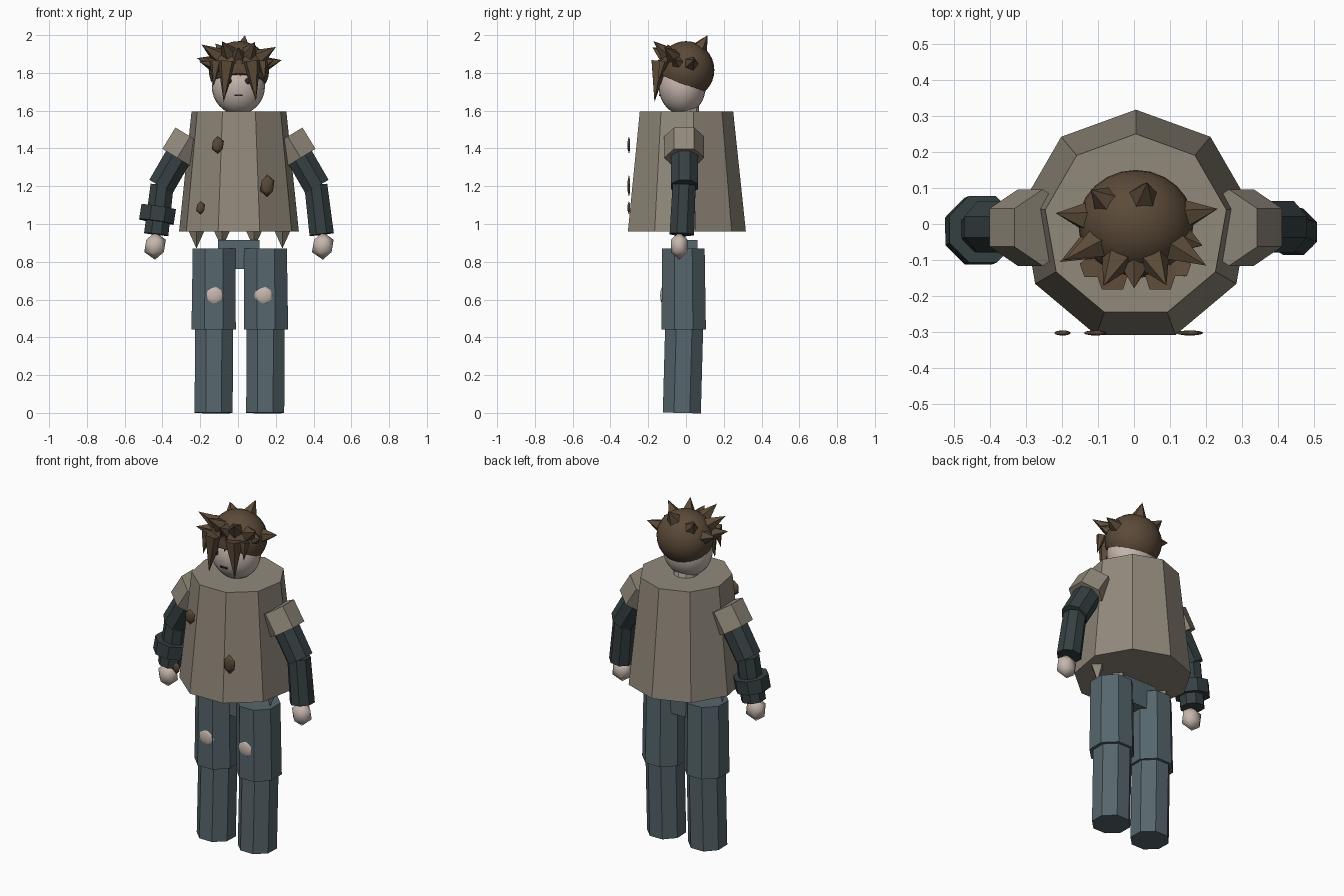
import bpy, bmesh, math
from mathutils import Vector, Matrix

if "Cube" in bpy.data.objects:
    bpy.data.objects.remove(bpy.data.objects["Cube"])


def material(name, rgb):
    m = bpy.data.materials.new(name)
    m.diffuse_color = (*rgb, 1)
    m.use_nodes = True
    m.node_tree.nodes["Principled BSDF"].inputs["Base Color"].default_value = m.diffuse_color
    return m


CLOTH = material("tan cloth", (0.285, 0.248, 0.198))
ARM = material("dark sleeve", (0.036, 0.051, 0.054))
DENIM = material("worn denim", (0.093, 0.133, 0.151))
SKIN = material("pale skin", (0.56, 0.47, 0.42))
HAIR = material("brown hair", (0.105, 0.069, 0.040))
PATCH = material("brown patch", (0.10, 0.063, 0.038))
DARK = material("dark features", (0.03, 0.022, 0.02))


def finish(bm, name, mat, smooth=False):
    bmesh.ops.recalc_face_normals(bm, faces=bm.faces)
    me = bpy.data.meshes.new(name)
    bm.to_mesh(me)
    bm.free()
    for p in me.polygons:
        p.use_smooth = smooth
    me.materials.append(mat)
    ob = bpy.data.objects.new(name, me)
    bpy.context.collection.objects.link(ob)
    return ob


def prism(name, mat, p0, p1, r0, r1, n=8, phase=0.0):
    """Closed n-sided tapered prism from p0 to p1; a cone when r1 is 0."""
    p0, p1 = Vector(p0), Vector(p1)
    d = (p1 - p0).normalized()
    ref = Vector((0, 1, 0)) if abs(d.y) < 0.9 else Vector((1, 0, 0))
    u = (ref - d * ref.dot(d)).normalized()
    v = d.cross(u)
    bm = bmesh.new()

    def ring(c, r):
        return [bm.verts.new(c + (u * math.cos(a) + v * math.sin(a)) * r)
                for a in (phase + math.tau * i / n for i in range(n))]
    low = ring(p0, r0)
    bm.faces.new(low[::-1])
    if r1 > 0:
        top = ring(p1, r1)
        bm.faces.new(top)
        for i in range(n):
            j = (i + 1) % n
            bm.faces.new((low[i], low[j], top[j], top[i]))
    else:
        tip = bm.verts.new(p1)
        for i in range(n):
            bm.faces.new((low[i], low[(i + 1) % n], tip))
    return finish(bm, name, mat)


def blob(name, mat, c, s, sub=1):
    bm = bmesh.new()
    bmesh.ops.create_icosphere(bm, subdivisions=sub, radius=1,
                               matrix=Matrix.LocRotScale(Vector(c), None, Vector(s)))
    return finish(bm, name, mat, True)


def ball(c, s):
    bm = bmesh.new()
    bmesh.ops.create_uvsphere(bm, u_segments=24, v_segments=16, radius=1,
                              matrix=Matrix.LocRotScale(Vector(c), None, Vector(s)))
    return bm


def box(name, mat, c, s):
    bm = bmesh.new()
    bmesh.ops.create_cube(bm, size=1,
                          matrix=Matrix.LocRotScale(Vector(c), None, Vector(s)))
    return finish(bm, name, mat)


# Flared nine-sided tunic with torn points under the hem
prism("tunic", CLOTH, (0.005, -0.005, 0.96), (0.005, -0.005, 1.595), 0.322, 0.255, 9)
for i, x in enumerate((-0.22, -0.085, 0.085, 0.235)):
    prism(f"hem_tear_{i}", CLOTH, (x, -0.03, 0.97), (x, -0.03, 0.87), 0.045, 0, 4)

# Stitched patches on the tunic front
for i, (x, z, rx, rz) in enumerate(((-0.107, 1.418, 0.036, 0.047),
                                    (0.155, 1.202, 0.042, 0.06),
                                    (-0.198, 1.086, 0.026, 0.036))):
    blob(f"tunic_patch_{i}", PATCH, (x, -0.302, z), (rx, 0.008, rz))

# Arms: short sleeve, upper arm, forearm, hand
for side, s in (("left", -1), ("right", 1)):
    def at(x, y, z):
        return (0.005 + s * x, y, z)
    half = math.pi / 8
    prism(f"sleeve_{side}", CLOTH, at(0.258, -0.01, 1.463), at(0.327, -0.01, 1.35),
          0.106, 0.106, 6)
    prism(f"upper_arm_{side}", ARM, at(0.27, -0.008, 1.445), at(0.413, -0.008, 1.198),
          0.077, 0.077, 8, half)
    prism(f"forearm_{side}", ARM, at(0.407, -0.01, 1.205), at(0.438, -0.022, 0.945),
          0.066, 0.07, 8, half)
    blob(f"hand_{side}", SKIN, at(0.444, -0.036, 0.884), (0.064, 0.052, 0.073))
prism("wristband", ARM, (-0.42, -0.015, 1.09), (-0.432, -0.02, 1.012), 0.1, 0.1, 8, math.pi / 8)

# Legs, knee holes and hips
for side, x in (("left", -0.127), ("right", 0.146)):
    ph = math.pi / 8
    sx = 1 if side == "right" else -1
    prism(f"thigh_{side}", DENIM, (x, -0.014, 0.87), (x + sx * 0.002, -0.012, 0.442),
          0.122, 0.127, 8, ph)
    prism(f"shin_{side}", DENIM, (x, -0.01, 0.445), (x - 0.002, -0.022, 0.0),
          0.109, 0.109, 8, ph)
    blob(f"knee_{side}", SKIN, (x + (0.003 if sx < 0 else -0.008), -0.117, 0.622),
         (0.054, 0.02, 0.055), 2)
box("hips", DENIM, (0.005, 0.0, 0.838), (0.22, 0.12, 0.155))

# Neck and head
prism("neck", SKIN, (0, 0.0, 1.56), (0, 0.0, 1.68), 0.07, 0.07, 10)
finish(ball((0.002, -0.02, 1.73), (0.141, 0.125, 0.15)), "head", SKIN, True)
box("mouth", DARK, (0.003, -0.139, 1.682), (0.044, 0.009, 0.009))
for i, x in enumerate((-0.05, 0.053)):
    blob(f"eye_{i}", DARK, (x, -0.135, 1.757), (0.018, 0.007, 0.016), 2)

# Hair cap, cut along a slanted hairline
C = Vector((0.005, 0.0, 1.815))
bm = ball(C, (0.16, 0.15, 0.153))
bmesh.ops.bisect_plane(bm, geom=bm.verts[:] + bm.edges[:] + bm.faces[:],
                       plane_co=(0, 0, 1.73), plane_no=(0, 0.45, 1), clear_inner=True)
bmesh.ops.holes_fill(bm, edges=[e for e in bm.edges if e.is_boundary], sides=0)
cap = finish(bm, "hair_cap", HAIR, True)
cap.data.set_sharp_from_angle(angle=math.radians(40))

# Hair spikes radiating from the cap
tips = ((0.037, 0.115, 2.0), (-0.217, 0.03, 1.878), (0.232, 0.042, 1.868),
        (-0.193, -0.10, 1.95), (0.2, -0.115, 1.937), (-0.12, 0.095, 1.955),
        (-0.085, -0.172, 1.968), (0.09, -0.17, 1.963), (0.0, -0.178, 1.935),
        (-0.205, -0.105, 1.86), (0.19, -0.06, 1.87))
for i, t in enumerate(tips):
    d = (Vector(t) - C).normalized()
    prism(f"hair_spike_{i}", HAIR, C + d * 0.125, t, 0.052, 0, 5)

# Fringe hanging over the face
for i, (x, tx, tz, r) in enumerate(((-0.06, -0.076, 1.645, 0.05),
                                    (0.073, 0.095, 1.652, 0.05),
                                    (-0.118, -0.13, 1.73, 0.034),
                                    (0.13, 0.14, 1.76, 0.03),
                                    (0.005, 0.012, 1.78, 0.035))):
    y = -0.142 if r > 0.04 else -0.12
    prism(f"fringe_{i}", HAIR, (x, y, 1.86), (tx, y - 0.025, tz), r, 0, 5)
